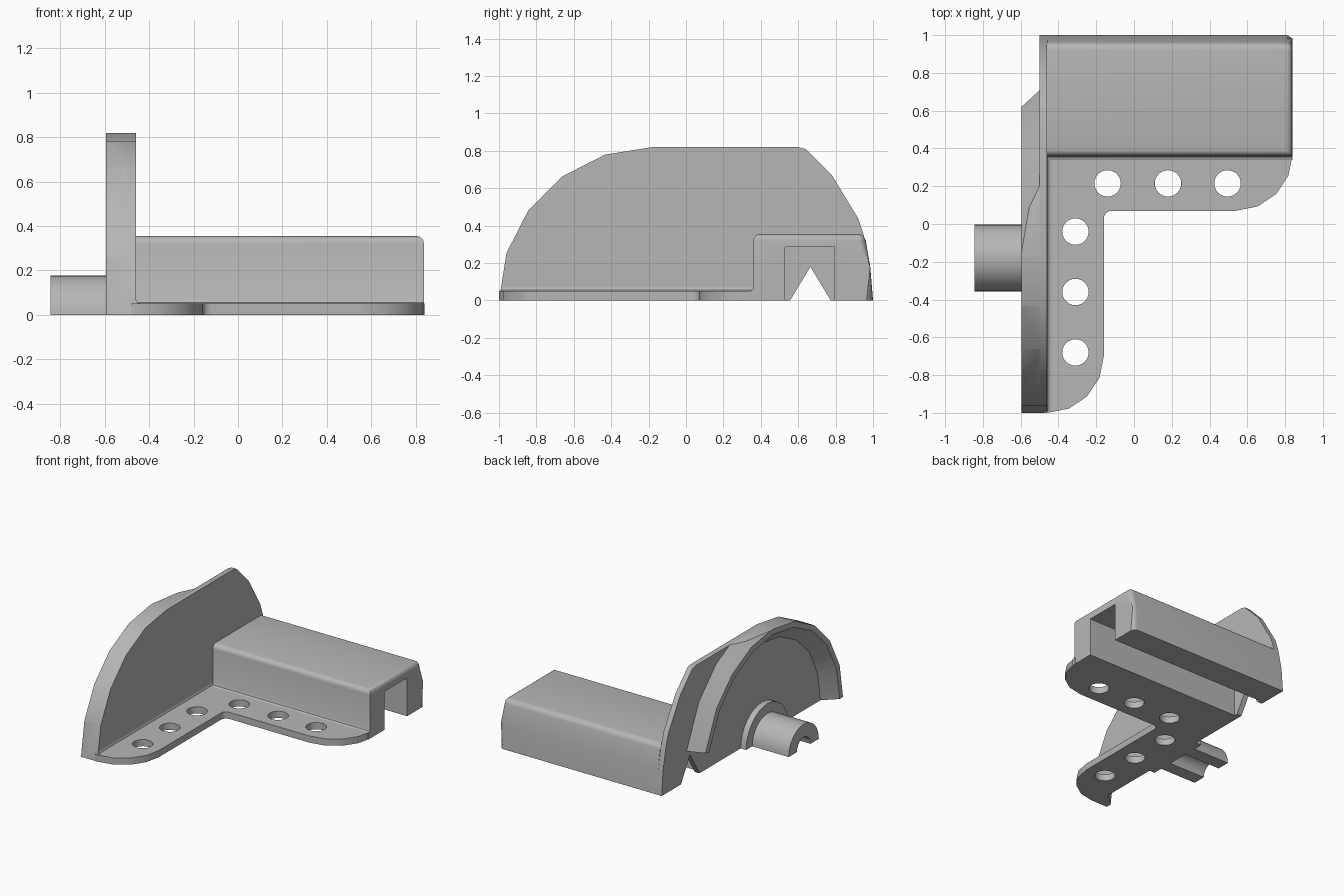
import bpy, bmesh
from math import sin, cos, radians, pi

if "Cube" in bpy.data.objects:
    bpy.data.objects.remove(bpy.data.objects["Cube"])

grey = bpy.data.materials.new("light_grey")
grey.use_nodes = True
COLOUR = (0.47, 0.47, 0.47, 1)
grey.diffuse_color = COLOUR
grey.node_tree.nodes["Principled BSDF"].inputs["Base Color"].default_value = COLOUR

AXLE_Y = -0.18


def finish(name, bm):
    bmesh.ops.recalc_face_normals(bm, faces=bm.faces)
    mesh = bpy.data.meshes.new(name)
    bm.to_mesh(mesh)
    bm.free()
    ob = bpy.data.objects.new(name, mesh)
    mesh.materials.append(grey)
    bpy.context.collection.objects.link(ob)
    return ob


def prism_mesh(pts, axis, lo, hi):
    """Extrude a 2D outline: (y, z) points along x, or (x, y) points along z."""
    bm = bmesh.new()
    place = (lambda a, b, t: (t, a, b)) if axis == "x" else (lambda a, b, t: (a, b, t))
    low = [bm.verts.new(place(a, b, lo)) for a, b in pts]
    high = [bm.verts.new(place(a, b, hi)) for a, b in pts]
    bm.faces.new(low)
    bm.faces.new(high)
    n = len(pts)
    for i in range(n):
        j = (i + 1) % n
        bm.faces.new((low[i], low[j], high[j], high[i]))
    return bm


def prism(name, pts, axis, lo, hi):
    return finish(name, prism_mesh(pts, axis, lo, hi))


def arc(cx, cy, r, start, end, steps):
    angles = [radians(start + (end - start) * i / steps) for i in range(steps + 1)]
    return [(cx + r * cos(a), cy + r * sin(a)) for a in angles]


def boolean(ob, cutter, operation="DIFFERENCE"):
    mod = ob.modifiers.new("cut", "BOOLEAN")
    mod.operation = operation
    mod.solver = "EXACT"
    mod.object = cutter
    bpy.context.view_layer.objects.active = ob
    bpy.ops.object.modifier_apply(modifier=mod.name)
    bpy.data.objects.remove(cutter)


def smooth(ob):
    bpy.ops.object.select_all(action="DESELECT")
    ob.select_set(True)
    bpy.context.view_layer.objects.active = ob
    bpy.ops.object.shade_smooth_by_angle(angle=radians(30))


# Upright side wall: quarter round at the front, sloping at the back
wall_outline = arc(AXLE_Y, 0, 0.82, 180, 90, 5) + [
    (0.6, 0.82), (0.64, 0.81), (0.68, 0.77), (0.78, 0.67), (0.92, 0.44),
    (0.95, 0.35), (0.985, 0.18), (1, 0)]
wall = prism("side_wall", wall_outline, "x", -0.5, -0.46)
boolean(wall, prism("notch_cutter", [(0.55, -0.01), (0.78, -0.01), (0.665, 0.18)],
                    "x", -0.7, -0.4))

# Curved ridge on the outside of the wall, swept about the axle
section = [(0.69, -0.48), (0.69, -0.5), (0.78, -0.595),
           (0.825, -0.595), (0.915, -0.5), (0.915, -0.48)]
bm = bmesh.new()
rings = []
for deg in [180 - 18 * i for i in range(10)] + [14]:
    if deg == 18:
        continue
    a = radians(deg)
    rings.append([bm.verts.new((x, AXLE_Y + r * cos(a), r * sin(a))) for r, x in section])
for p, q in zip(rings, rings[1:]):
    for i in range(len(section)):
        j = (i + 1) % len(section)
        bm.faces.new((p[i], p[j], q[j], q[i]))
bm.faces.new(rings[0])
bm.faces.new(rings[-1])
ridge = finish("wall_ridge", bm)
boolean(ridge, prism("ridge_trim", wall_outline, "x", -0.7, -0.3), "INTERSECT")

# Half-round axle with a half bore, and its flange
axle = prism("axle", arc(AXLE_Y, 0, 0.178, 0, 180, 16) + arc(AXLE_Y, 0, 0.08, 180, 0, 10),
             "x", -0.845, -0.49)
flange = prism("axle_flange", arc(AXLE_Y, 0, 0.25, 0, 180, 16), "x", -0.545, -0.49)

# L-shaped base plate with six screw holes
plate = prism("base_plate",
              [(-0.48, -1)] + arc(-0.46, -0.7, 0.3, -90, 0, 4)
              + arc(-0.12, 0.03, 0.04, 180, 90, 4)
              + arc(0.54, 0.37, 0.3, -90, 0, 4) + [(-0.48, 0.37)], "z", 0, 0.05)
holes = [(-0.31, y) for y in (-0.04, -0.36, -0.68)] + [(x, 0.215) for x in (-0.14, 0.18, 0.495)]
for x, y in holes:
    boolean(plate, prism("hole_cutter", arc(x, y, 0.07, 0, 345, 23), "z", -0.1, 0.2))

# Long housing with rounded upper edges and an open channel beneath
bm = prism_mesh([(0.34, 0), (0.34, 0.05), (0.354, 0.056), (0.36, 0.07), (0.36, 0.355),
                 (0.955, 0.355), (0.985, 0.18), (1, 0)], "x", -0.46, 0.838)
rounded = []
for e in bm.edges:
    top = all(v.co.z > 0.34 for v in e.verts) and any(v.co.x > 0 for v in e.verts)
    back_end = all(v.co.x > 0.8 and v.co.y > 0.9 for v in e.verts)
    if top or back_end:
        rounded.append(e)
bmesh.ops.bevel(bm, geom=rounded, offset=0.035, segments=4, profile=0.5, affect="EDGES")
housing = finish("housing", bm)
boolean(housing, prism("channel_cutter", [(0.53, -0.1), (0.795, -0.1), (0.795, 0.285),
                                          (0.53, 0.285)], "x", -0.6, 1))

# Small fillets where the wall meets the plate and the housing
bm = bmesh.new()
fillet = [(-0.47, 0.04), (-0.44, 0.05), (-0.454, 0.056), (-0.46, 0.07), (-0.47, 0.07)]
ends = [[bm.verts.new((x, y, z)) for x, z in fillet] for y in (-0.99, 0.36)]
for i in range(len(fillet)):
    j = (i + 1) % len(fillet)
    bm.faces.new((ends[0][i], ends[0][j], ends[1][j], ends[1][i]))
for end in ends:
    bm.faces.new(end)
wall_fillet = finish("wall_fillet", bm)

for part in (wall, ridge, axle, flange, plate, housing, wall_fillet):
    smooth(part)
